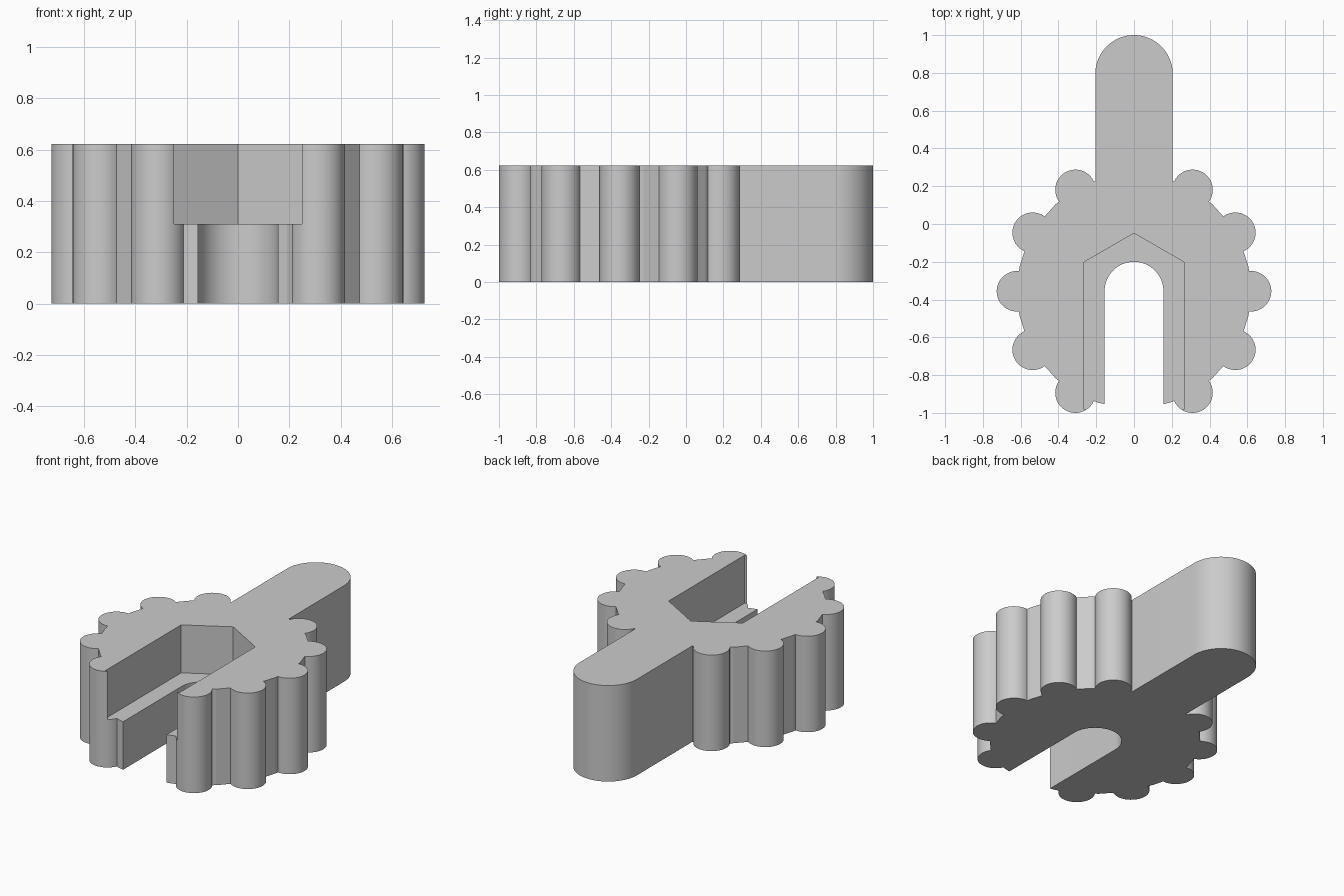
import bpy
import bmesh
from math import sin, cos, pi, radians

if "Cube" in bpy.data.objects:
    bpy.data.objects.remove(bpy.data.objects["Cube"], do_unlink=True)

HEIGHT = 0.622
HUB_Y = -0.356      # centre of the knob
HUB_R = 0.62
LOBE_R = 0.107

grey = bpy.data.materials.new("plain grey")
grey.use_nodes = True
grey.diffuse_color = (0.6, 0.6, 0.6, 1)
grey.node_tree.nodes["Principled BSDF"].inputs["Base Color"].default_value = (0.6, 0.6, 0.6, 1)


def prism(name, outline, z0, z1):
    """Extrude a closed outline (counter-clockwise) from z0 up to z1."""
    bm = bmesh.new()
    base = bm.faces.new([bm.verts.new((x, y, z0)) for x, y in outline])
    top = bmesh.ops.extrude_face_region(bm, geom=[base])["geom"]
    verts = [v for v in top if isinstance(v, bmesh.types.BMVert)]
    bmesh.ops.translate(bm, verts=verts, vec=(0, 0, z1 - z0))
    bmesh.ops.recalc_face_normals(bm, faces=bm.faces)
    mesh = bpy.data.meshes.new(name)
    bm.to_mesh(mesh)
    bm.free()
    obj = bpy.data.objects.new(name, mesh)
    bpy.context.collection.objects.link(obj)
    mesh.materials.append(grey)
    return obj


def arc(x, y, r, start, end, steps):
    return [(x + r * cos(start + (end - start) * i / steps),
             y + r * sin(start + (end - start) * i / steps)) for i in range(steps + 1)]


def combine(target, tool, operation):
    """Apply a boolean and discard the tool."""
    tool.hide_render = True
    mod = target.modifiers.new(operation, "BOOLEAN")
    mod.operation, mod.solver, mod.object = operation, "EXACT", tool
    bpy.context.view_layer.objects.active = target
    bpy.ops.object.modifier_apply(modifier=mod.name)
    bpy.data.objects.remove(tool, do_unlink=True)


# Faceted hub
knob = prism("knob_with_handle", arc(0, HUB_Y, HUB_R, 0, 2 * pi, 30)[:-1], 0, HEIGHT)

# Round grip lobes, leaving out the handle and slot positions
for i in range(12):
    if i in (3, 9):
        continue
    a = i * pi / 6
    circle = arc(HUB_R * cos(a), HUB_Y + HUB_R * sin(a), LOBE_R, 0, 2 * pi, 48)[:-1]
    combine(knob, prism("lobe", circle, 0, HEIGHT), "UNION")

# Handle with a rounded end
handle = [(-0.205, HUB_Y), (0.205, HUB_Y)] + arc(0, 0.795, 0.205, 0, pi, 32)
combine(knob, prism("handle", handle, 0, HEIGHT), "UNION")

# Round-ended slot through the full height
slot = [(-0.156, -1.2), (0.156, -1.2)] + arc(0, HUB_Y, 0.156, 0, pi, 32)
combine(knob, prism("slot_cutter", slot, -0.1, HEIGHT + 0.1), "DIFFERENCE")

# Hexagonal recess in the upper half, running out to the front
recess = [(-0.266, -0.981), (0.266, -0.981)] + arc(0, HUB_Y, 0.307, pi / 6, 5 * pi / 6, 2)
combine(knob, prism("recess_cutter", recess, HEIGHT / 2, HEIGHT + 0.1), "DIFFERENCE")

# Smooth the round parts, keep the hub facets and corners crisp
bpy.ops.object.select_all(action="DESELECT")
knob.select_set(True)
bpy.context.view_layer.objects.active = knob
bpy.ops.object.shade_smooth_by_angle(angle=radians(10))
